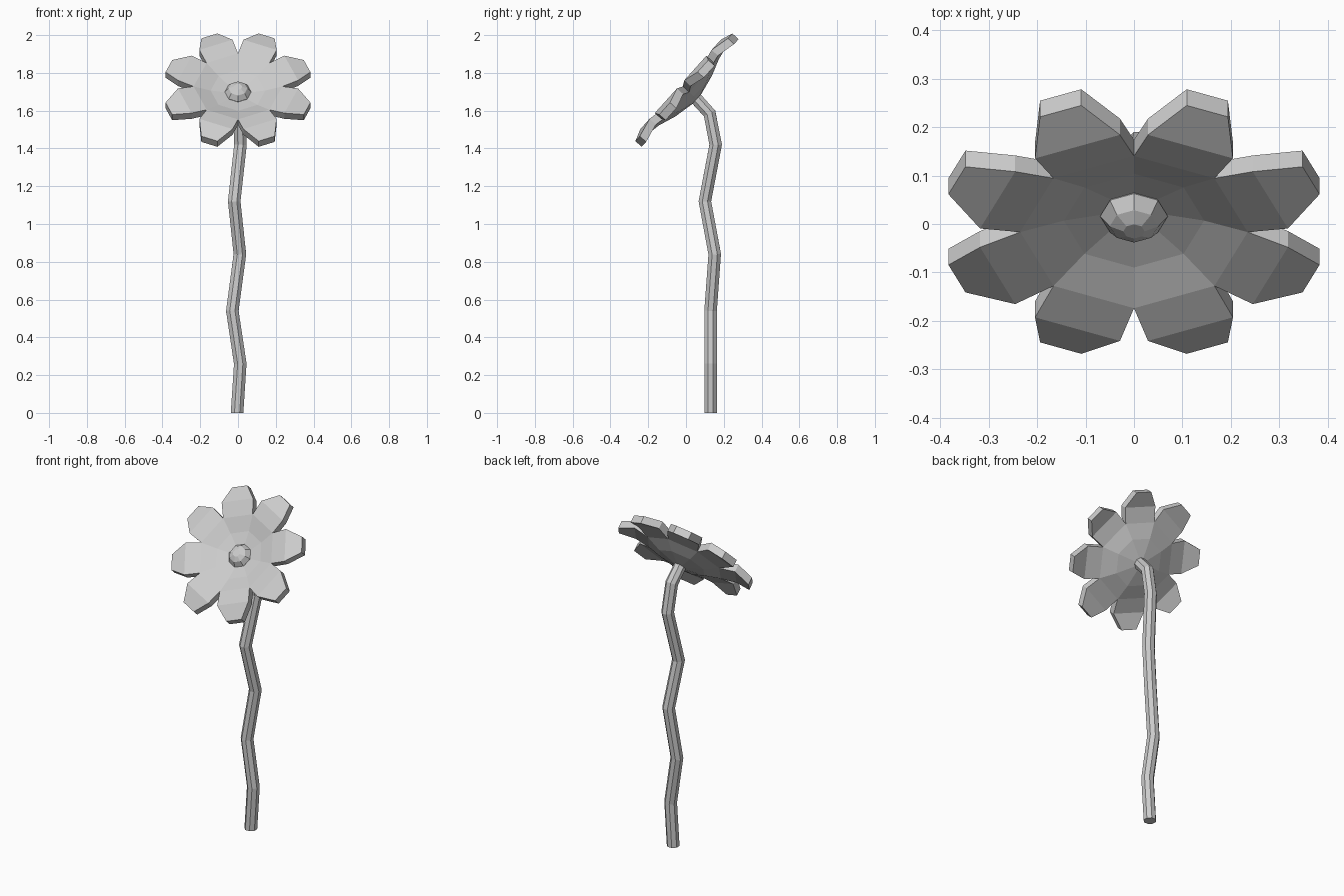
import bpy, bmesh
from math import cos, sin, pi, radians
from mathutils import Vector, Matrix

cube = bpy.data.objects.get("Cube")
if cube:
    bpy.data.objects.remove(cube, do_unlink=True)

grey = bpy.data.materials.new("plain_grey")
grey.use_nodes = True
colour = (0.6, 0.6, 0.6, 1)
grey.diffuse_color = colour
grey.node_tree.nodes["Principled BSDF"].inputs["Base Color"].default_value = colour


def finish(name, bm, matrix=Matrix()):
    bmesh.ops.recalc_face_normals(bm, faces=bm.faces)
    mesh = bpy.data.meshes.new(name)
    bm.to_mesh(mesh)
    bm.free()
    mesh.materials.append(grey)
    ob = bpy.data.objects.new(name, mesh)
    bpy.context.collection.objects.link(ob)
    ob.matrix_world = matrix
    return ob


def ring(bm, n, r, h):
    return [bm.verts.new((r * cos(2 * pi * i / n), r * sin(2 * pi * i / n), h))
            for i in range(n)]


def bridge(bm, a, b):
    n = len(a)
    for i in range(n):
        j = (i + 1) % n
        bm.faces.new((a[i], a[j], b[j], b[i]))


# The flower head leans towards the front
HEAD = Matrix.Translation((0, 0.007, 1.707)) @ Matrix.Rotation(radians(48), 4, 'X')
PETALS = 8

# Cupped bloom: centre, inner ring, notches, then one folded petal per side
bm = bmesh.new()
centre = bm.verts.new((0, 0, -0.03))
inner = ring(bm, PETALS, 0.145, 0)
notch = ring(bm, PETALS, 0.235, 0.032)
for i in range(PETALS):
    j = (i + 1) % PETALS
    bm.faces.new((centre, inner[i], inner[j]))
    bm.faces.new((inner[i], notch[i], notch[j], inner[j]))
    turn = Matrix.Rotation(2 * pi * (i + 0.5) / PETALS, 3, 'Z')
    edge = (notch[i], notch[j])
    for r, half, h in ((0.305, 0.095, 0.048), (0.396, 0.046, 0.025)):
        row = [bm.verts.new(turn @ Vector((r, s * half, h))) for s in (-1, 1)]
        bm.faces.new((edge[0], row[0], row[1], edge[1]))
        edge = row
# Thickness towards the back
front = bm.faces[:]
back = bmesh.ops.extrude_face_region(bm, geom=front, use_keep_orig=True)["geom"]
bmesh.ops.translate(bm, vec=(0, 0, -0.045),
                    verts=[g for g in back if isinstance(g, bmesh.types.BMVert)])
finish("petals", bm, HEAD)

# Faceted button in the middle
bm = bmesh.new()
levels = [ring(bm, 8, r, h) for r, h in
          ((0.055, -0.04), (0.07, -0.012), (0.05, 0.016), (0.022, 0.03))]
for a, b in zip(levels, levels[1:]):
    bridge(bm, a, b)
bm.faces.new(levels[0])
bm.faces.new(levels[-1])
finish("flower_centre", bm, HEAD)

# Crooked stem swept along a short path
path = [Vector(p) for p in (
    (-0.005, 0.13, 0), (0.012, 0.13, 0.26), (-0.03, 0.13, 0.54),
    (0.01, 0.152, 0.84), (-0.02, 0.1, 1.12), (0.013, 0.157, 1.42),
    (0.008, 0.125, 1.585), (0, 0.03, 1.69))]
bm = bmesh.new()
rings = []
for k, p in enumerate(path):
    before = (p - path[k - 1]).normalized() if k else Vector((0, 0, 1))
    after = (path[k + 1] - p).normalized() if k < len(path) - 1 else before
    tangent = (before + after).normalized() if k else before
    side = Vector((1, 0, 0))
    side = (side - tangent * side.dot(tangent)).normalized()
    up = tangent.cross(side)
    rings.append([bm.verts.new(p + 0.036 * (side * cos(a) + up * sin(a)))
                  for a in [(i + 0.5) * pi / 4 for i in range(8)]])
for a, b in zip(rings, rings[1:]):
    bridge(bm, a, b)
bm.faces.new(rings[0])
bm.faces.new(rings[-1])
finish("stem", bm)
